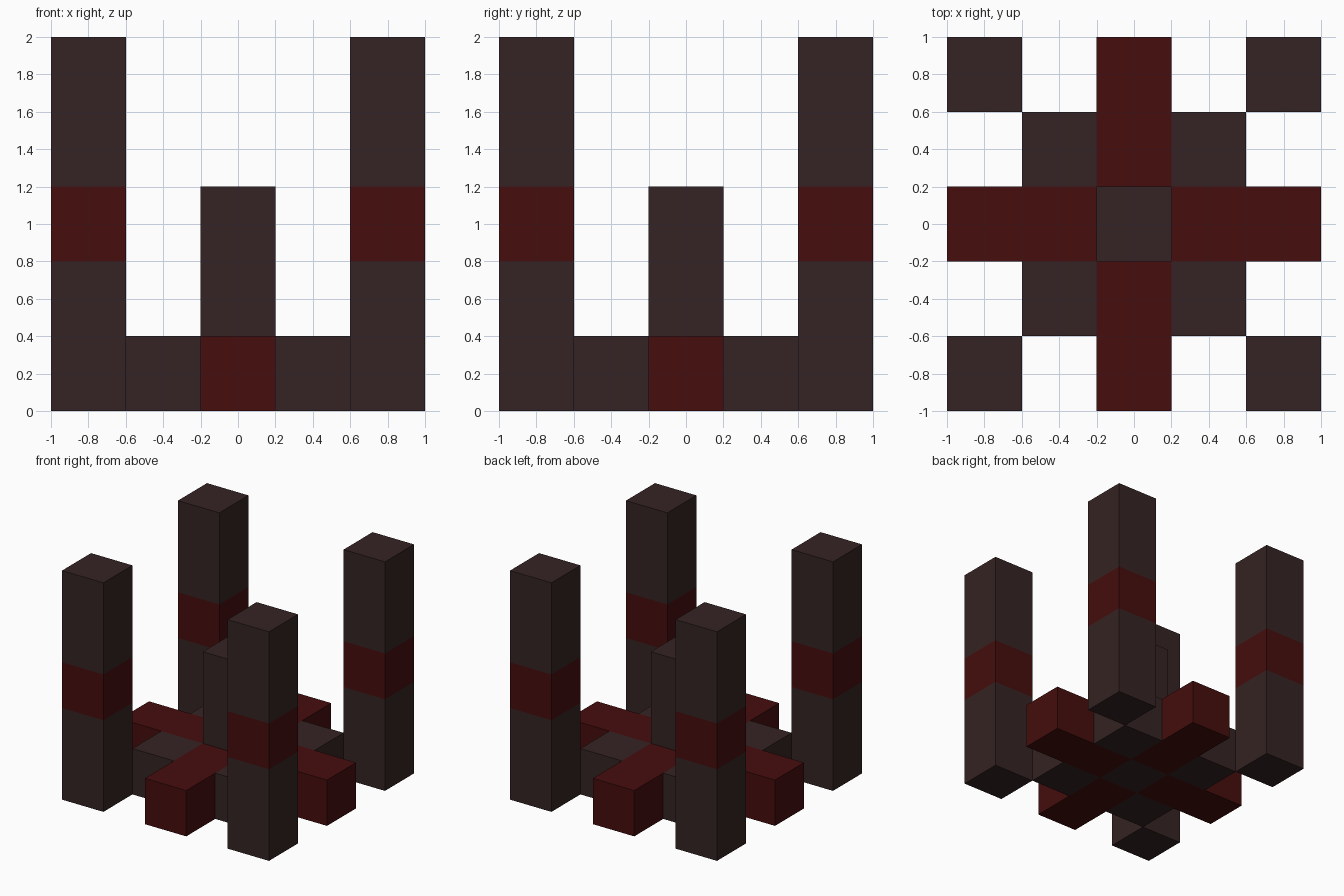
import bpy
import bmesh
from mathutils import Vector

default = bpy.data.objects.get("Cube")
if default:
    bpy.data.objects.remove(default, do_unlink=True)

U = 0.4  # block size


def make_material(name, rgb):
    mat = bpy.data.materials.new(name)
    mat.use_nodes = True
    color = (*rgb, 1.0)
    mat.diffuse_color = color
    mat.node_tree.nodes["Principled BSDF"].inputs["Base Color"].default_value = color
    return mat


dark = make_material("dark brown", (0.036, 0.017, 0.017))
red = make_material("deep red", (0.061, 0.004, 0.004))


def box(name, low, high, materials, band=None):
    """Box between two corners; a band (z0, z1) gets the second material."""
    low, high = Vector(low), Vector(high)
    size, mid = high - low, (low + high) / 2
    bm = bmesh.new()
    bmesh.ops.create_cube(bm, size=1)
    for v in bm.verts:
        v.co = Vector(a * b for a, b in zip(v.co, size)) + mid
    if band:
        for z in band:
            geom = bm.verts[:] + bm.edges[:] + bm.faces[:]
            bmesh.ops.bisect_plane(bm, geom=geom, plane_co=(0, 0, z), plane_no=(0, 0, 1))
        for f in bm.faces:
            if band[0] < f.calc_center_median().z < band[1]:
                f.material_index = 1
    mesh = bpy.data.meshes.new(name)
    bm.to_mesh(mesh)
    bm.free()
    for mat in materials:
        mesh.materials.append(mat)
    obj = bpy.data.objects.new(name, mesh)
    bpy.context.collection.objects.link(obj)
    return obj


def column(name, x, y, height, materials, band=None):
    return box(name, (x - U / 2, y - U / 2, 0), (x + U / 2, y + U / 2, height), materials, band)


# Centre pillar
column("centre_pillar", 0, 0, 3 * U, [dark])

# Banded corner posts and the diagonal base blocks inside them
for sx, side in ((-1, "right"), (1, "left")):
    for sy, end in ((-1, "front"), (1, "back")):
        column(f"{end}_{side}_post", sx * 2 * U, sy * 2 * U, 5 * U, [dark, red], (2 * U, 3 * U))
        column(f"{end}_{side}_base_block", sx * U, sy * U, U, [dark])

# Red cross arms on the ground
h = U / 2
box("left_arm", (h, -h, 0), (1, h, U), [red])
box("right_arm", (-1, -h, 0), (-h, h, U), [red])
box("back_arm", (-h, h, 0), (h, 1, U), [red])
box("front_arm", (-h, -1, 0), (h, -h, U), [red])
